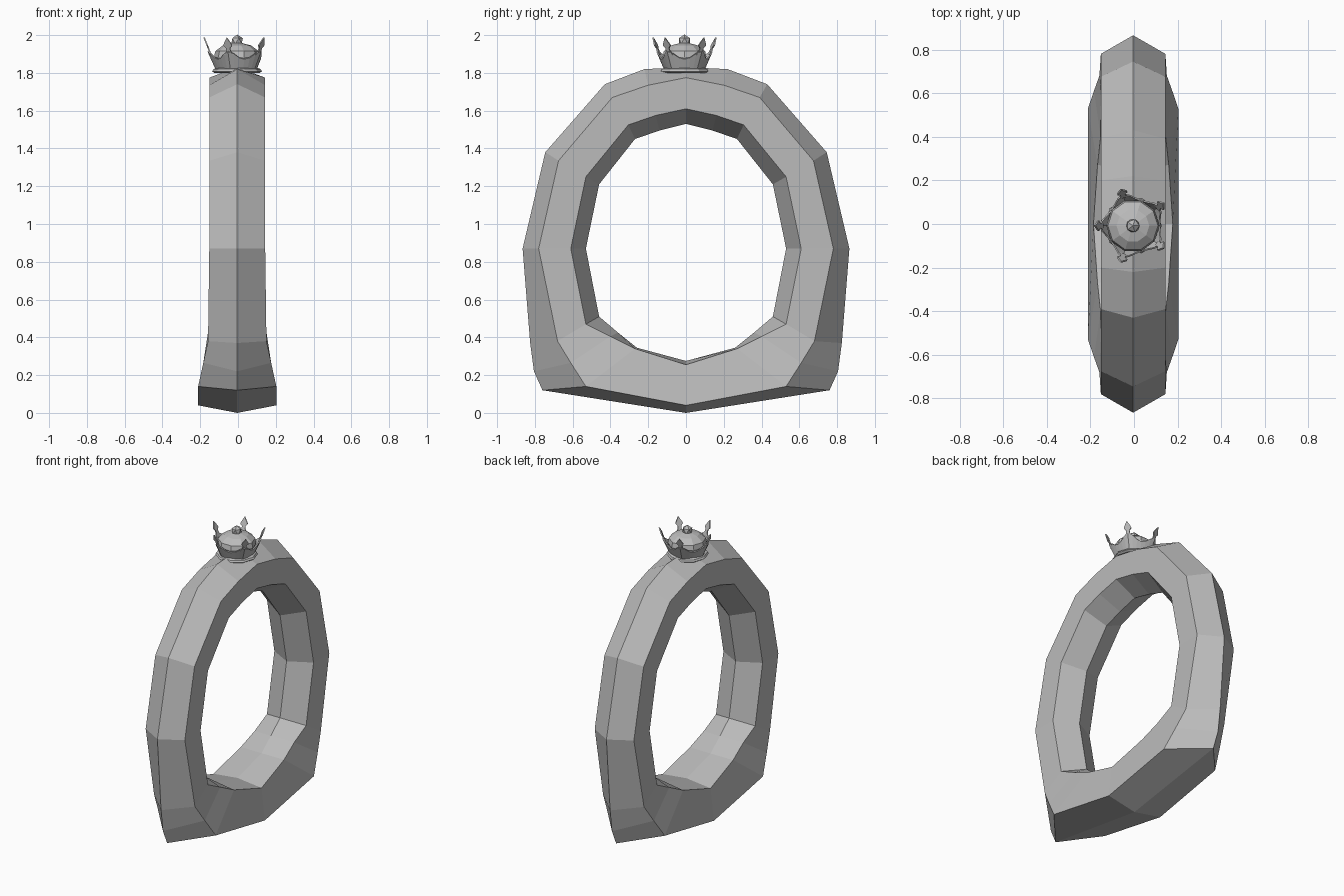
import bpy, bmesh, math
from mathutils import Vector, Matrix

if "Cube" in bpy.data.objects:
    bpy.data.objects.remove(bpy.data.objects["Cube"])

metal = bpy.data.materials.new("grey metal")
metal.diffuse_color = (0.5, 0.5, 0.5, 1)
metal.use_nodes = True
metal.node_tree.nodes["Principled BSDF"].inputs["Base Color"].default_value = metal.diffuse_color
CX, CY = -0.005, -0.008   # crown axis


def finish(bm, name):
    bmesh.ops.recalc_face_normals(bm, faces=bm.faces)
    me = bpy.data.meshes.new(name)
    bm.to_mesh(me)
    bm.free()
    me.materials.append(metal)
    ob = bpy.data.objects.new(name, me)
    bpy.context.collection.objects.link(ob)
    return ob


def bridge(bm, rings, wrap):
    # quads between successive closed rings
    pairs = list(zip(rings, rings[1:]))
    if wrap:
        pairs.append((rings[-1], rings[0]))
    for a, b in pairs:
        n = len(a)
        for i in range(n):
            j = (i + 1) % n
            bm.faces.new((a[i], a[j], b[j], b[i]))


def lathe(name, profile, n, phase=0.0):
    bm = bmesh.new()
    rings = []
    for r, z in profile:
        rings.append([bm.verts.new((CX + r * math.cos(phase + math.tau * k / n),
                                    CY + r * math.sin(phase + math.tau * k / n), z))
                      for k in range(n)])
    bridge(bm, rings, False)
    bm.faces.new(rings[0])
    bm.faces.new(rings[-1])
    return finish(bm, name)


# Band: six-sided section, (y, z) of outer ridge, outer edge, inner edge, inner ridge
stations = [
    ((0, 1.83), (0, 1.775), (0, 1.61), (0, 1.53)),
    ((.22, 1.82), (.20, 1.735), (.16, 1.575), (.14, 1.495)),
    ((.43, 1.74), (.39, 1.67), (.305, 1.525), (.27, 1.45)),
    ((.745, 1.38), (.675, 1.335), (.53, 1.25), (.46, 1.21)),
    ((.865, .87), (.78, .87), (.61, .87), (.53, .87)),
    ((.825, .37), (.68, .38), (.53, .47), (.46, .51)),
    ((.805, .22), (.61, .265), (.40, .405), (.36, .425)),
    ((.76, .12), (.53, .14), (.27, .34), (.26, .345)),
    ((0, 0), (0, .04), (0, .255), (0, .275)),
]


def half_width(z):
    # the shank flares towards the foot
    return .148 + .059 * min(1, max(0, (.41 - z) / .27))


bm = bmesh.new()
loop = [(s, 1) for s in stations] + [(s, -1) for s in stations[-2:0:-1]]
rings = []
for (o, e, i, c), sy in loop:
    we, wi = half_width(e[1]), half_width(i[1])
    section = [(0, o), (we, e), (wi, i), (0, c), (-wi, i), (-we, e)]
    rings.append([bm.verts.new((x - .004, sy * p[0], p[1])) for x, p in section])
bridge(bm, rings, True)
finish(bm, "ring_band")

# Crown foot, cap and top bead
lathe("crown_foot", [(.12, 1.80), (.132, 1.808), (.125, 1.82), (.105, 1.828)], 10)
lathe("crown_cap", [(.10, 1.83), (.122, 1.885), (.115, 1.915), (.075, 1.945), (.03, 1.957)], 10)
bm = bmesh.new()
bmesh.ops.create_icosphere(bm, subdivisions=1, radius=.034,
                           matrix=Matrix.Translation((CX, CY, 1.969)))
finish(bm, "crown_bead")

# Crown wall: five flat panels with a wavy rim
bm = bmesh.new()
low, high = [], []
rim = [1.915, 1.905, 1.883, 1.875, 1.883, 1.905]
for k in range(5):
    a, b = (math.pi + math.tau * (k + d) / 5 for d in (0, 1))
    for m, z in enumerate(rim):
        t = m / len(rim)
        d = Vector((math.cos(a), math.sin(a))).lerp(Vector((math.cos(b), math.sin(b))), t)
        d *= 1 + .12 * math.sin(math.pi * t)
        r = .107 + (z - 1.82) * .45
        low.append(bm.verts.new((CX + d.x * .107, CY + d.y * .107, 1.82)))
        high.append(bm.verts.new((CX + d.x * r, CY + d.y * r, z)))
bridge(bm, [low, high], False)
wall = finish(bm, "crown_wall")
mod = wall.modifiers.new("thickness", "SOLIDIFY")
mod.thickness = .007

# Crown points: leaf-shaped tips leaning outwards, (half width, height)
leaf = [(.026, 1.895), (.012, 1.915), (.011, 1.932), (.024, 1.945), (.018, 1.958), (0, 1.987)]
outline = leaf + [(-w, z) for w, z in leaf[-2::-1]]
for k in range(5):
    a = math.pi + math.tau * k / 5
    out, side = Vector((math.cos(a), math.sin(a), 0)), Vector((-math.sin(a), math.cos(a), 0))
    bm = bmesh.new()
    layers = []
    for off in (-.004, .004):
        layers.append([bm.verts.new(Vector((CX, CY, z)) + side * w
                       + out * (.138 + off + (z - 1.895) * .4)) for w, z in outline])
    bridge(bm, layers, False)
    bm.faces.new(layers[0])
    bm.faces.new(layers[1])
    finish(bm, f"crown_point_{k + 1}")
